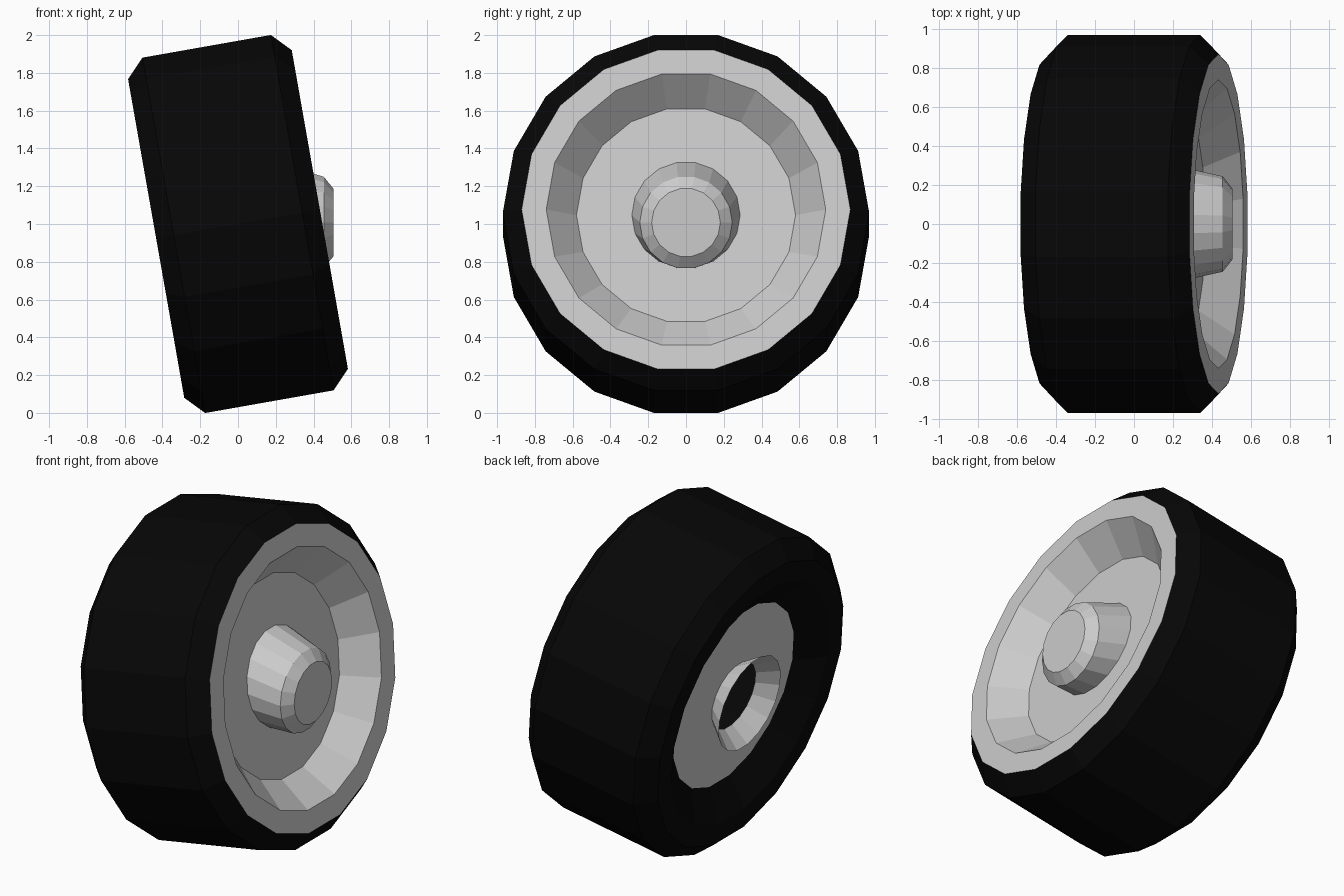
import bpy, bmesh, math
from mathutils import Matrix, Vector

if "Cube" in bpy.data.objects:
    bpy.data.objects.remove(bpy.data.objects["Cube"])

SIDES = 18
# wheel leans 10 degrees about the y axis through (0, 0, 1)
TILT = Matrix.Translation((0, 0, 1)) @ Matrix.Rotation(math.radians(-10), 4, 'Y')
UPRIGHT = Matrix.Translation((0, 0, 1.008))

black = bpy.data.materials.new("black_rubber")
black.diffuse_color = (0.002, 0.002, 0.002, 1)
black.use_nodes = True
black.node_tree.nodes["Principled BSDF"].inputs["Base Color"].default_value = black.diffuse_color


def loft(name, rings, cap_end=False, material=None):
    """Bridge rings given as (axial position, radius[, frame])."""
    bm = bmesh.new()
    loops = []
    for u, r, *own in rings:
        m = own[0] if own else TILT
        angles = [2 * math.pi * i / SIDES for i in range(SIDES)]
        loops.append([bm.verts.new(m @ Vector((u, r * math.cos(a), r * math.sin(a))))
                      for a in angles])
    for a, b in zip(loops, loops[1:]):
        for i in range(SIDES):
            j = (i + 1) % SIDES
            bm.faces.new((a[i], a[j], b[j], b[i]))
    if cap_end:
        bm.faces.new(loops[-1])
    mesh = bpy.data.meshes.new(name)
    bm.to_mesh(mesh)
    bm.free()
    ob = bpy.data.objects.new(name, mesh)
    bpy.context.collection.objects.link(ob)
    if material:
        mesh.materials.append(material)
    return ob


# tyre: dished rear sidewall, chamfered shoulders, flat tread
loft("tyre", [(-0.325, 0.563), (-0.44, 0.74), (-0.44, 0.87), (-0.345, 0.97),
              (0.345, 0.97), (0.44, 0.87)], material=black)

# rim: flat lip, sloped wall and recessed floor up to the hub
loft("rim", [(0.44, 0.87), (0.44, 0.74), (0.27, 0.58), (0.27, 0.285)])

# hub: base follows the leaning floor, the chamfered cap stands upright
loft("hub", [(0.27, 0.287), (0.455, 0.245, UPRIGHT), (0.505, 0.182, UPRIGHT)],
     cap_end=True)

# rear plate with an open flared axle collar
loft("rear_plate", [(-0.435, 0.29), (-0.325, 0.205), (-0.325, 0.563)])
